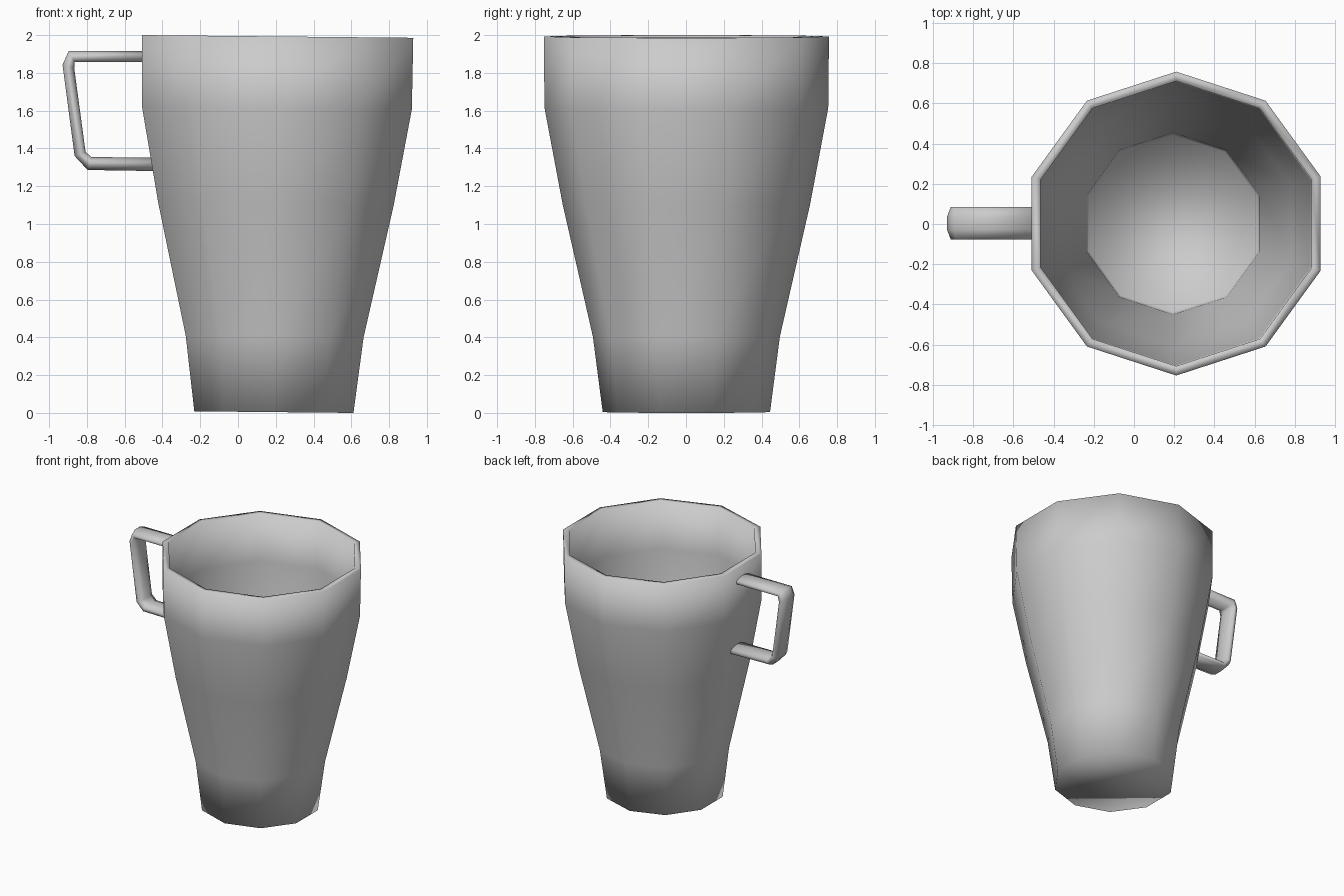
import bpy, bmesh, math

if "Cube" in bpy.data.objects:
    bpy.data.objects.remove(bpy.data.objects["Cube"])

SIDES = 10
TILT = 0.01  # the cup leans very slightly towards +x


def skin(name, rings, caps=True):
    """Join rings of points with quads, close the ends and shade smooth."""
    bm = bmesh.new()
    loops = [[bm.verts.new(p) for p in ring] for ring in rings]
    n = len(loops[0])
    for a, b in zip(loops, loops[1:]):
        for i in range(n):
            j = (i + 1) % n
            bm.faces.new((a[i], a[j], b[j], b[i]))
    if caps:
        bm.faces.new(loops[0][::-1])
        bm.faces.new(loops[-1])
    bmesh.ops.recalc_face_normals(bm, faces=bm.faces)
    for f in bm.faces:
        f.smooth = True
    mesh = bpy.data.meshes.new(name)
    bm.to_mesh(mesh)
    bm.free()
    obj = bpy.data.objects.new(name, mesh)
    bpy.context.collection.objects.link(obj)
    return obj


def cup_ring(r, z):
    ring = []
    for k in range(SIDES):
        a = math.pi / 2 + 2 * math.pi * k / SIDES
        x = 0.19 + TILT * z + r * math.cos(a)
        ring.append((x, 0.002 + r * math.sin(a), z + 0.006 - TILT * x))
    return ring


def handle_ring(outer, inner):
    """Flat oval section spanning two points in the xz plane."""
    ring = []
    for k in range(8):
        a = 2 * math.pi * (k + 0.5) / 8
        c, s = math.cos(a) / math.cos(math.pi / 8), math.sin(a) / math.sin(3 * math.pi / 8)
        t = 0.5 + 0.5 * s
        ring.append((inner[0] + (outer[0] - inner[0]) * t, 0.004 + 0.08 * c,
                     inner[1] + (outer[1] - inner[1]) * t))
    return ring


# Cup: outer wall up, over the rim, inner wall down to the floor
profile = [(0.443, 0.0), (0.495, 0.40), (0.655, 1.10), (0.751, 1.61), (0.755, 1.989),
           (0.708, 1.989), (0.705, 1.61), (0.61, 1.10), (0.452, 0.42), (0.44, 0.30)]
skin("cup", [cup_ring(r, z) for r, z in profile])

# Handle: bent bar with cut corners
stations = [((-0.47, 1.915), (-0.47, 1.857)), ((-0.897, 1.915), (-0.865, 1.857)),
            ((-0.929, 1.843), (-0.867, 1.825)), ((-0.865, 1.36), (-0.807, 1.381)),
            ((-0.796, 1.286), (-0.775, 1.354)), ((-0.42, 1.280), (-0.42, 1.352))]
skin("handle", [handle_ring(o, i) for o, i in stations])
